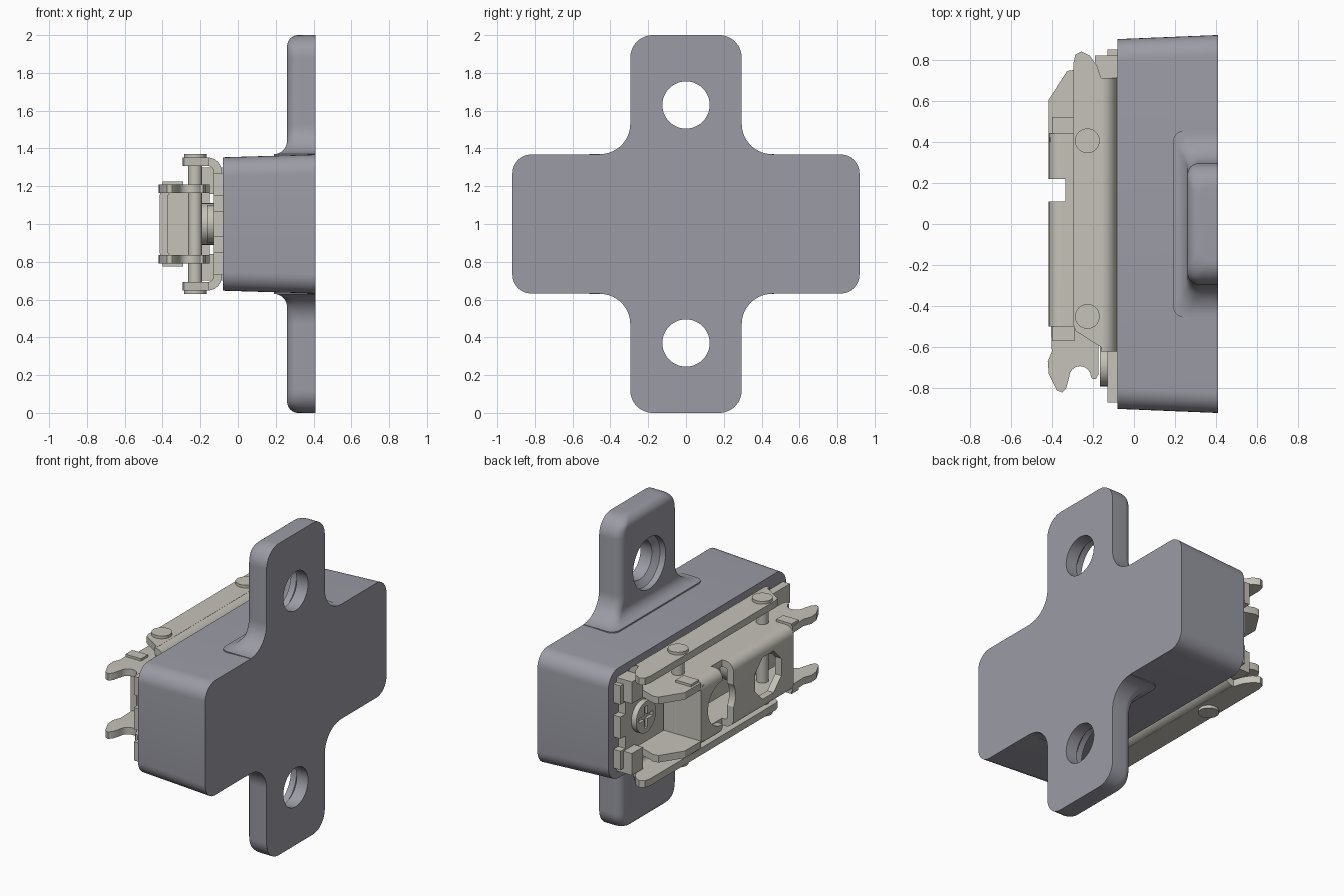
import bpy, bmesh
from math import sin, cos, pi, sqrt, radians

if "Cube" in bpy.data.objects:
    bpy.data.objects.remove(bpy.data.objects["Cube"])


def material(name, rgb):
    m = bpy.data.materials.new(name)
    m.diffuse_color = (*rgb, 1)
    m.use_nodes = True
    m.node_tree.nodes["Principled BSDF"].inputs["Base Color"].default_value = m.diffuse_color
    return m


PLASTIC = material("grey_plastic", (0.33, 0.33, 0.38))
METAL = material("warm_metal", (0.56, 0.54, 0.48))


def smooth(ob):
    bpy.ops.object.select_all(action='DESELECT')
    ob.select_set(True)
    bpy.context.view_layer.objects.active = ob
    bpy.ops.object.shade_smooth_by_angle(angle=radians(30))


def loft(name, rings, mat):
    """Skin a list of equal-length point rings and cap both ends."""
    bm = bmesh.new()
    vs = [[bm.verts.new(p) for p in r] for r in rings]
    n = len(vs[0])
    for a, b in zip(vs, vs[1:]):
        for i in range(n):
            bm.faces.new((a[i], a[(i + 1) % n], b[(i + 1) % n], b[i]))
    bm.faces.new(vs[0])
    bm.faces.new(vs[-1])
    bmesh.ops.recalc_face_normals(bm, faces=bm.faces)
    me = bpy.data.meshes.new(name)
    bm.to_mesh(me)
    bm.free()
    me.materials.append(mat)
    ob = bpy.data.objects.new(name, me)
    bpy.context.collection.objects.link(ob)
    smooth(ob)
    return ob


def prism(name, pts, axis, lo, hi, mat=METAL):
    place = {'x': lambda a, b, c: (c, a, b),
             'y': lambda a, b, c: (a, c, b),
             'z': lambda a, b, c: (a, b, c)}[axis]
    return loft(name, [[place(a, b, c) for a, b in pts] for c in (lo, hi)], mat)


def box(name, x0, x1, y0, y1, z0, z1):
    return prism(name, [(x0, y0), (x1, y0), (x1, y1), (x0, y1)], 'z', z0, z1)


def mirrored(name, make, lo, hi):
    """Build a part at +height and -height around the mid plane z = 1."""
    make("upper_" + name, 1 + lo, 1 + hi)
    make("lower_" + name, 1 - hi, 1 - lo)


def circle(a, b, r, n=40, start=0.0):
    return [(a + r * cos(start + 2 * pi * i / n), b + r * sin(start + 2 * pi * i / n)) for i in range(n)]


def arc(a, b, r, d0, d1, n=8):
    return [(a + r * cos(radians(d0 + (d1 - d0) * i / n)),
             b + r * sin(radians(d0 + (d1 - d0) * i / n))) for i in range(n + 1)]


def cut(ob, *cutters):
    for c in cutters:
        c.hide_render = True
        m = ob.modifiers.new("cut", 'BOOLEAN')
        m.operation, m.solver, m.object = 'DIFFERENCE', 'EXACT', c
        bpy.context.view_layer.objects.active = ob
        bpy.ops.object.modifier_apply(modifier=m.name)
        bpy.data.objects.remove(c)
    smooth(ob)


# Tapered body block with rounded long edges
def body_ring(x, w, h, r=0.1):
    pts = []
    for sy, sz, d in ((1, 1, 0), (-1, 1, 90), (-1, -1, 180), (1, -1, 270)):
        pts += arc(sy * (w - r), 1 + sz * (h - r), r, d, d + 90)
    return [(x, y, z) for y, z in pts]


loft("body_block", [body_ring(-0.08, 0.9, 0.353), body_ring(0.41, 0.92, 0.368)], PLASTIC)


# Screw tabs: section lofted from the flared root to the rounded tip
def tab_section(h, side):
    d, t = h - 0.37, 1 - h
    w, f = 0.295, 0.26
    if d < 0.16:
        w += 0.16 - sqrt(0.16**2 - (0.16 - max(d, 0))**2)
    if d < 0.07:
        f -= 0.07 - sqrt(0.07**2 - (0.07 - max(d, 0))**2)
    if t < 0.12:
        w -= 0.12 - sqrt(max(0, 0.12**2 - (0.12 - t)**2))
    if t < 0.06:
        f += 0.06 - sqrt(max(0, 0.06**2 - (0.06 - t)**2))
    r = 0.055
    pts = [(0.41, -w), (0.41, w)] + arc(f + r, w - r, r, 90, 180) + arc(f + r, r - w, r, 180, 270)
    return [(x, y, 1 + side * h) for x, y in pts]


heights = [0.355] + [0.37 + 0.16 * (1 - cos(pi / 2 * i / 14)) for i in range(15)]
heights += [1 - 0.12 * (1 - sin(pi / 2 * i / 14)) for i in range(15)]
for side, label in ((1, "upper"), (-1, "lower")):
    tab = loft(label + "_screw_tab", [tab_section(h, side) for h in heights], PLASTIC)
    hole = [[(x, y, z) for y, z in circle(0, 1 + side * 0.63, r, 48)]
            for x, r in ((0.15, 0.165), (0.3, 0.165), (0.33, 0.125), (0.5, 0.125))]
    cut(tab, loft("hole_cutter", hole, PLASTIC))

# Base strip and end blocks under the clip
box("base_strip", -0.13, -0.075, -0.8, 0.8, 0.73, 1.27)
for y0, y1 in ((-0.87, -0.79), (0.79, 0.85)):
    box("end_tab", -0.13, -0.075, y0, y1, 0.93, 1.07)
    mirrored("end_lug", lambda n, a, b: box(n, -0.13, -0.075, y0, y1, a, b), 0.15, 0.27)
mirrored("end_block", lambda n, a, b: box(n, -0.19, -0.08, 0.71, 0.82, a, b), 0.16, 0.3)


# Outer channel: rounded U section plus shaped side flanges
def u_section(x_open, x_web, half, r, t):
    s = 1 if x_web > x_open else -1
    outer = [(x_web - s * r + s * p, 1 + half - r + q) for p, q in arc(0, 0, r, 90, 0)]
    inner = [(x_web - s * r + s * p, 1 + half - r + q) for p, q in arc(0, 0, r - t, 90, 0)]
    outer = [(x_open, 1 + half)] + outer
    inner = [(x_open, 1 + half - t)] + inner
    flip = lambda c: [(x, 2 - z) for x, z in reversed(c)]
    return outer + flip(outer) + inner_back(inner, flip)


def inner_back(inner, flip):
    return list(reversed(inner + flip(inner)))


prism("outer_channel", u_section(-0.16, -0.085, 0.352, 0.075, 0.045), 'y', -0.62, 0.71)
flange = [(-0.15, -0.605), (-0.2, -0.575), (-0.285, -0.52), (-0.295, -0.49), (-0.295, 0.78),
          (-0.285, 0.825), (-0.255, 0.84), (-0.215, 0.82), (-0.18, 0.77), (-0.16, 0.71), (-0.15, 0.71)]
mirrored("channel_flange", lambda n, a, b: prism(n, flange, 'z', a, b), 0.307, 0.352)

# Inner rider: folded web with two openings
rider = prism("rider_web", u_section(-0.3, -0.415, 0.21, 0.06, 0.045), 'y', -0.5, 0.44)
cut(rider,
    prism("c1", circle(0.23, 1, 0.14), 'x', -0.6, -0.34),
    box("c2", -0.6, -0.333, 0.11, 0.22, 0.7, 1.3),
    prism("c3", circle(-0.24, 1, 0.145, 8, pi / 8), 'x', -0.6, -0.34))
prism("rider_end_wall", [(-0.38, 0.44), (-0.15, 0.44), (-0.15, 0.4), (-0.41, 0.4), (-0.41, 0.42)],
      'z', 0.82, 1.18)

# Rider side plates with forked hooks at the -y end and pointed fins at the +y end
side_plate = [(-0.15, 0.7), (-0.29, 0.75), (-0.325, 0.745), (-0.415, 0.605), (-0.415, 0.44),
              (-0.33, 0.44), (-0.33, -0.5), (-0.405, -0.5), (-0.4, -0.62), (-0.42, -0.67),
              (-0.415, -0.73), (-0.375, -0.81), (-0.35, -0.82), (-0.33, -0.8)]
side_plate += arc(-0.262, -0.745, 0.053, 180, 0)
side_plate += [(-0.2, -0.755), (-0.185, -0.755), (-0.172, -0.73), (-0.172, -0.58), (-0.15, -0.55)]
mirrored("rider_side", lambda n, a, b: prism(n, side_plate, 'z', a, b), 0.165, 0.21)
for y0, y1 in ((0.44, 0.52), (-0.57, -0.5)):
    mirrored("side_pad", lambda n, a, b: box(n, -0.4, -0.29, y0, y1, a, b), 0.2, 0.225)

# Rivet pins through the channel
for y in (0.405, -0.45):
    prism("rivet_pin", circle(-0.227, y, 0.037, 24), 'z', 0.65, 1.35)
    mirrored("rivet_head", lambda n, a, b: prism(n, circle(-0.227, y, 0.06), 'z', a, b), 0.345, 0.37)

# Cross-slotted screws
for y, x, r in ((0.64, -0.165, 0.1), (-0.69, -0.165, 0.1), (-0.27, -0.25, 0.11)):
    screw = prism("screw", circle(y, 1, r), 'x', x, -0.12)
    cut(screw, box("s1", x - 0.1, x + 0.02, y - 0.07, y + 0.07, 0.985, 1.015),
        box("s2", x - 0.1, x + 0.02, y - 0.015, y + 0.015, 0.93, 1.07))
